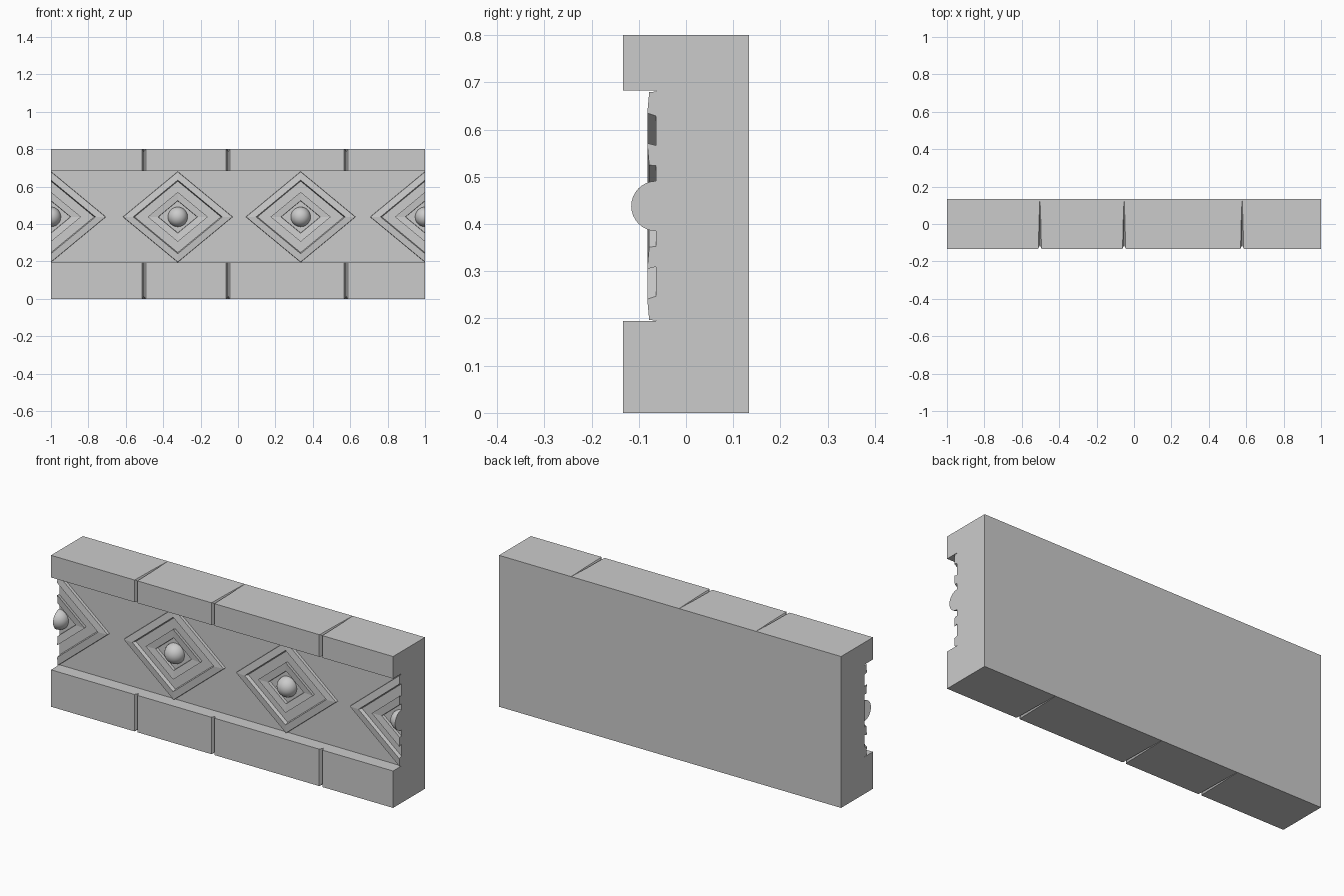
import bpy, bmesh
from mathutils import Vector, Matrix

if "Cube" in bpy.data.objects:
    bpy.data.objects.remove(bpy.data.objects["Cube"])

FRONT, BACK, PANEL = -0.133, 0.133, -0.063
Z0, Z1, TOP, MID = 0.195, 0.683, 0.8, 0.438


def finish(bm, name):
    bmesh.ops.recalc_face_normals(bm, faces=bm.faces)
    me = bpy.data.meshes.new(name)
    bm.to_mesh(me)
    bm.free()
    ob = bpy.data.objects.new(name, me)
    bpy.context.collection.objects.link(ob)
    return ob


def clip_ends(bm):
    # trim the half motifs flush with the ends of the block
    for s in (-1, 1):
        geom = bm.verts[:] + bm.edges[:] + bm.faces[:]
        bmesh.ops.bisect_plane(bm, geom=geom, plane_co=(s, 0, 0), plane_no=(s, 0, 0), clear_outer=True)
        bmesh.ops.holes_fill(bm, edges=[e for e in bm.edges if e.is_boundary])


def hull(name, pts):
    bm = bmesh.new()
    for p in pts:
        bm.verts.new(p)
    bmesh.ops.convex_hull(bm, input=bm.verts)
    return finish(bm, name)


# Block with a recessed panel: C profile extruded along x
bm = bmesh.new()
profile = [(FRONT, 0), (BACK, 0), (BACK, TOP), (FRONT, TOP),
           (FRONT, Z1), (PANEL, Z1), (PANEL, Z0), (FRONT, Z0)]
face = bm.faces.new([bm.verts.new((-1, y, z)) for y, z in profile])
ext = bmesh.ops.extrude_face_region(bm, geom=[face])
bmesh.ops.translate(bm, vec=(2, 0, 0), verts=[v for v in ext["geom"] if isinstance(v, bmesh.types.BMVert)])
block = finish(bm, "frieze_block")

# V joints in both rails, fading out toward the back
cutters = []
for x in (-0.503, -0.053, 0.578):
    for edge, lip, out in ((TOP, Z1, 1), (0, Z0, -1)):
        cutters.append(hull("joint_front_cutter", [
            (x + dx, y, z) for z in (lip - 0.02 * out, edge + 0.02 * out)
            for dx, y in ((-0.011, FRONT - 0.002), (0.011, FRONT - 0.002), (0, FRONT + 0.02))]))
        pts = []
        for y, w, d in ((FRONT - 0.01, 0.009, 0.014), (0.0, 0.006, 0.009), (BACK - 0.002, 0.001, 0.001)):
            pts += [(x - w, y, edge + 0.001 * out), (x + w, y, edge + 0.001 * out), (x, y, edge - d * out)]
        cutters.append(hull("joint_edge_cutter", pts))
bpy.context.view_layer.objects.active = block
for c in cutters:
    c.hide_render = True
    m = block.modifiers.new("joint", 'BOOLEAN')
    m.operation, m.solver, m.object = 'DIFFERENCE', 'EXACT', c
    bpy.ops.object.modifier_apply(modifier=m.name)
for c in cutters:
    bpy.data.objects.remove(c)


def diamond_ring(name, cx, section):
    # section: (half height, y) loop swept around the diamond
    bm = bmesh.new()
    loops = []
    for sx, sz in ((1, 0), (0, 1), (-1, 0), (0, -1)):
        loops.append([bm.verts.new((cx + sx * r * 1.21, y, MID + sz * r)) for r, y in section])
    n = len(section)
    for i in range(4):
        a, b = loops[i], loops[(i + 1) % 4]
        for j in range(n):
            k = (j + 1) % n
            bm.faces.new((a[j], a[k], b[k], b[j]))
    clip_ends(bm)
    return finish(bm, name)


# Diamond motifs: two raised rings and a round boss
base = PANEL + 0.002
for cx in (-1.0, -0.322, 0.335, 1.0):
    diamond_ring("outer_diamond", cx, [(0.243, base), (0.241, -0.078), (0.197, -0.082), (0.190, base)])
    diamond_ring("inner_diamond", cx, [(0.128, base), (0.133, -0.082), (0.087, -0.078), (0.085, base)])
    bm = bmesh.new()
    bmesh.ops.create_uvsphere(bm, u_segments=32, v_segments=16, radius=0.053,
                              matrix=Matrix.Translation(Vector((cx, PANEL, MID))))
    bmesh.ops.bisect_plane(bm, geom=bm.verts[:] + bm.edges[:] + bm.faces[:],
                           plane_co=(0, base, 0), plane_no=(0, 1, 0), clear_outer=True)
    clip_ends(bm)
    boss = finish(bm, "round_boss")
    bpy.ops.object.select_all(action='DESELECT')
    boss.select_set(True)
    bpy.context.view_layer.objects.active = boss
    bpy.ops.object.shade_smooth_by_angle()
